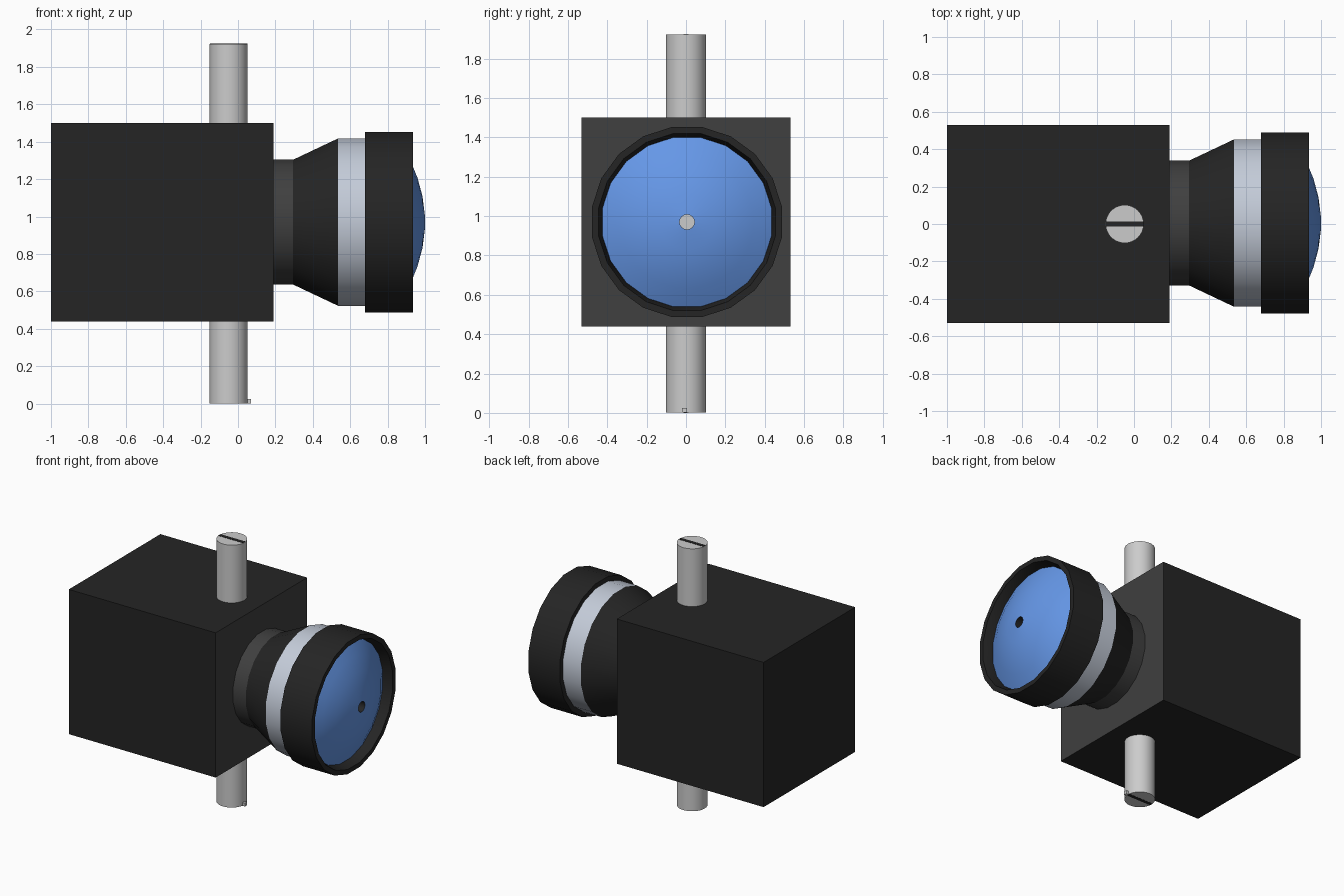
import bpy, bmesh, math

if "Cube" in bpy.data.objects:
    bpy.data.objects.remove(bpy.data.objects["Cube"])

CY, CZ, SIDES = 0.005, 0.97, 20   # lens axis and facet count


def material(name, rgb):
    m = bpy.data.materials.new(name)
    m.diffuse_color = (*rgb, 1)
    m.use_nodes = True
    m.node_tree.nodes["Principled BSDF"].inputs["Base Color"].default_value = m.diffuse_color
    return m


BLACK = material("black", (0.018, 0.018, 0.018))
DARK = material("dark_grey", (0.05, 0.05, 0.05))
SILVER = material("silver", (0.55, 0.60, 0.69))
BLUE = material("glass_blue", (0.13, 0.31, 0.80))


def finish(bm, name, mats, smooth=False):
    bmesh.ops.recalc_face_normals(bm, faces=bm.faces)
    me = bpy.data.meshes.new(name)
    bm.to_mesh(me)
    bm.free()
    ob = bpy.data.objects.new(name, me)
    bpy.context.collection.objects.link(ob)
    for m in mats:
        me.materials.append(m)
    if smooth:
        bpy.ops.object.select_all(action='DESELECT')
        ob.select_set(True)
        bpy.context.view_layer.objects.active = ob
        bpy.ops.object.shade_smooth_by_angle(angle=math.radians(25))
    return ob


def box(name, lo, hi, mats=()):
    bm = bmesh.new()
    bmesh.ops.create_cube(bm, size=1)
    for v in bm.verts:
        v.co = [(a + b) / 2 + c * (b - a) for a, b, c in zip(lo, hi, v.co)]
    return finish(bm, name, mats)


def turned(name, profile, mats=(), closed=False):
    """Revolve (x, radius) points around the lens axis."""
    bm = bmesh.new()
    rings = []
    for x, r in profile:
        rings.append([bm.verts.new((x,
                                    CY + r * math.cos((i + 0.5) * math.tau / SIDES),
                                    CZ + r * math.sin((i + 0.5) * math.tau / SIDES)))
                      for i in range(SIDES)])
    pairs = list(zip(rings, rings[1:]))
    if closed:
        pairs.append((rings[-1], rings[0]))
    for a, b in pairs:
        for i in range(SIDES):
            j = (i + 1) % SIDES
            bm.faces.new((a[i], a[j], b[j], b[i]))
    ob = finish(bm, name, mats, True)
    if not closed and ob.data.polygons[0].normal.x < -0.5:
        ob.data.flip_normals()
    return ob


# Camera-like housing with a lighter front plate
body = box("housing", (-1, -0.53, 0.44), (0.19, 0.53, 1.5), (BLACK, DARK))
for p in body.data.polygons:
    if p.normal.x > 0.5:
        p.material_index = 1

# Lens barrel, from the housing outwards
turned("lens_neck", [(0.19, 0.338), (0.295, 0.338)], (DARK,))
turned("lens_cone", [(0.295, 0.338), (0.535, 0.453)], (BLACK,))
turned("silver_band", [(0.535, 0.453), (0.68, 0.453)], (SILVER,))
turned("lens_rim", [(0.68, 0.44), (0.68, 0.489), (0.935, 0.489),
                    (0.935, 0.455), (0.865, 0.435)], (BLACK,), closed=True)

# Domed glass with a small central opening
radii = (0.437, 0.34, 0.24, 0.14, 0.038)
turned("lens_glass", [(1 - 0.7 * r * r, r) for r in radii], (BLUE,))
turned("lens_opening_wall", [(1 - 0.7 * 0.038 ** 2, 0.038), (0.8, 0.038)], (BLACK,))
turned("lens_opening_end", [(0.8, 0.038), (0.8, 0.001)])

# Mounting pin through the housing
bm = bmesh.new()
bmesh.ops.create_cone(bm, cap_ends=True, segments=32, radius1=0.102,
                      radius2=0.102, depth=1.922)
bmesh.ops.translate(bm, verts=bm.verts, vec=(-0.05, 0, 0.962))
finish(bm, "mounting_pin", (), True)

# Slot inlays at both pin ends, with the small tab at the foot
for name, z in (("top_slot", 1.905), ("bottom_slot", 0.0)):
    box(name, (-0.15, -0.013, z), (0.05, 0.013, z + 0.02), (BLACK,))
box("foot_tab", (0.04, -0.02, 0.001), (0.07, 0.005, 0.025))
